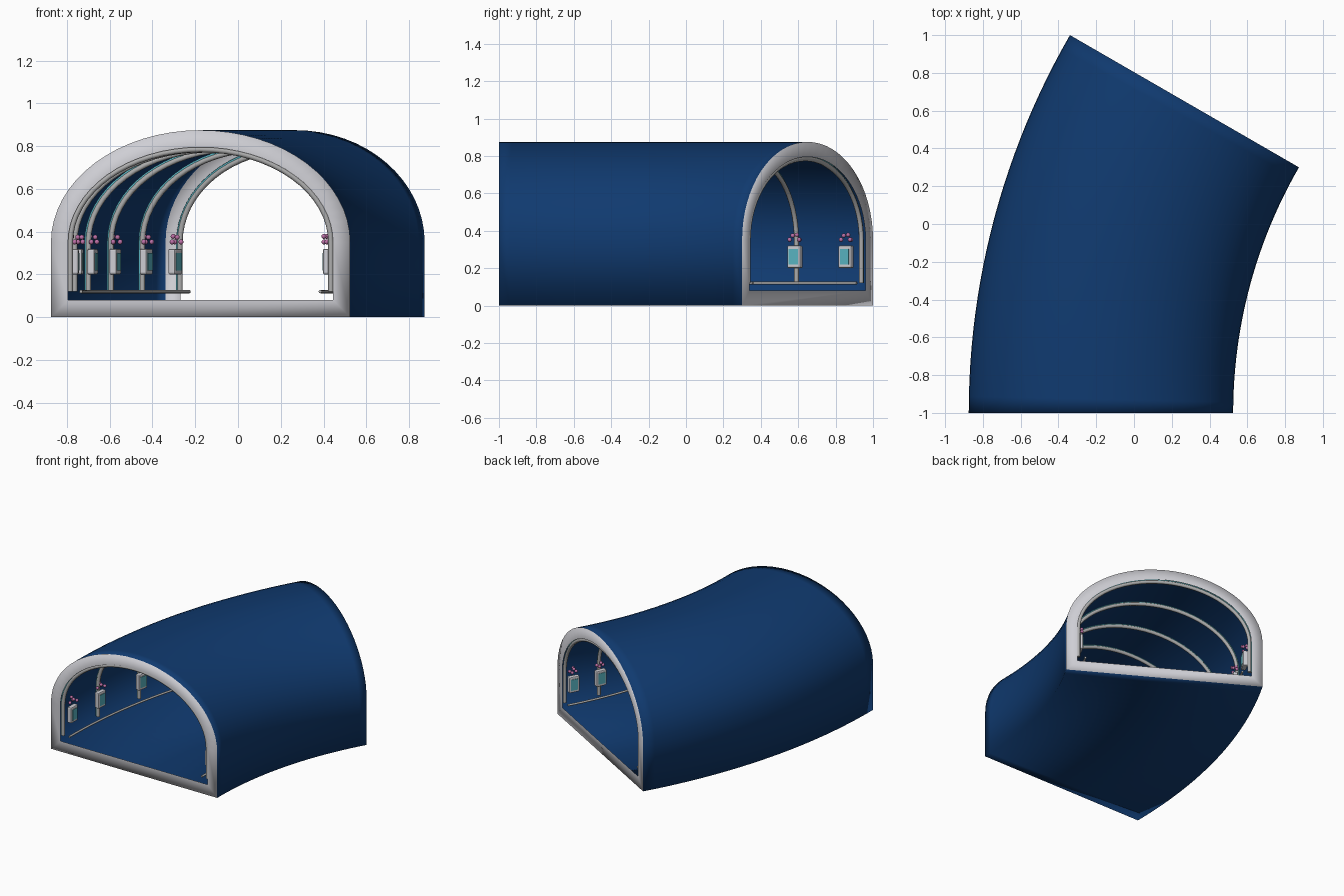
import bpy, bmesh
from math import sin, cos, pi, radians
from mathutils import Vector, Matrix

if "Cube" in bpy.data.objects:
    bpy.data.objects.remove(bpy.data.objects["Cube"])

TURN = 30          # degrees the tunnel bends
RADIUS = 3.3       # bend radius of the centre line
PIVOT = Vector((3.125, -1, 0))


def material(name, rgb, rough=0.5):
    m = bpy.data.materials.new(name)
    m.use_nodes = True
    m.diffuse_color = (*rgb, 1)
    node = m.node_tree.nodes["Principled BSDF"]
    node.inputs["Base Color"].default_value = (*rgb, 1)
    node.inputs["Roughness"].default_value = rough
    return m


blue = material("deep blue", (0.005, 0.042, 0.16))
white = material("pale grey", (0.62, 0.62, 0.66))
metal = material("grey metal", (0.42, 0.42, 0.42))
teal = material("teal screen", (0.10, 0.46, 0.54))
pink = material("pink", (0.50, 0.16, 0.38))


def bend(u, z, deg):
    """Point at sideways offset u and height z, at an angle along the bend."""
    a, r = radians(deg), RADIUS - u
    return PIVOT + Vector((-r * cos(a), r * sin(a), z))


def arch(inset, base, steps=32):
    """Arch outline from right foot over the top to left foot."""
    w, h, spring = 0.7 - inset, 0.525 - inset, 0.35
    pts = [(w * cos(pi * i / steps), spring + h * sin(pi * i / steps))
           for i in range(steps + 1)]
    return [(w, base)] + pts + [(-w, base)]


def finish(bm, name, mats):
    me = bpy.data.meshes.new(name)
    bm.to_mesh(me)
    bm.free()
    for m in mats:
        me.materials.append(m)
    ob = bpy.data.objects.new(name, me)
    bpy.context.collection.objects.link(ob)
    return ob


def tube(name, pts, radius, mat):
    cu = bpy.data.curves.new(name, "CURVE")
    cu.dimensions = "3D"
    cu.bevel_depth = radius
    cu.bevel_resolution = 2
    cu.use_fill_caps = True
    sp = cu.splines.new("POLY")
    sp.points.add(len(pts) - 1)
    for p, co in zip(sp.points, pts):
        p.co = (*co, 1)
    sp.use_smooth = True
    cu.materials.append(mat)
    ob = bpy.data.objects.new(name, cu)
    bpy.context.collection.objects.link(ob)


# Tunnel shell with flat rims at both mouths
SEGS = 24
bm = bmesh.new()


def ring(inset, base, deg):
    return [bm.verts.new(bend(u, z, deg)) for u, z in arch(inset, base)]


def bridge(a, b, mat):
    n = len(a)
    for i in range(n):
        j = (i + 1) % n
        f = bm.faces.new((a[i], a[j], b[j], b[i]))
        f.material_index = mat
        f.smooth = True


rings = [ring(0, 0, TURN * i / SEGS) for i in range(SEGS + 1)]
for a, b in zip(rings, rings[1:]):
    bridge(b, a, 0)
bridge(rings[0], ring(0.08, 0.08, 0), 1)
bridge(ring(0.08, 0.08, TURN), rings[-1], 1)
bm.normal_update()
if rings[0][0].link_faces[0].normal.dot(Vector((1, 0, 0))) < -0.5:
    bmesh.ops.reverse_faces(bm, faces=bm.faces)
finish(bm, "tunnel_shell", [blue, white])

# Ribs arching across the inside
STOPS = [0.3, 6, 12, 18, 24, 29.7]
for n, deg in enumerate(STOPS):
    tube(f"rib_{n}", [bend(u, z, deg) for u, z in arch(0.09, 0.12)], 0.013, metal)
    tube(f"rib_light_{n}", [bend(u, z, deg) for u, z in arch(0.077, 0.12)], 0.007, teal)

# Rails along both walls
for side, label in ((-1, "right"), (1, "left")):
    tube(f"{label}_rail", [bend(side * 0.56, 0.12, 0.3 + 29.4 * i / 24) for i in range(25)],
         0.008, metal)


# Wall screens with clusters of small balls above
def box(name, size, at, deg, mat, bevel):
    bm = bmesh.new()
    bmesh.ops.create_cube(bm, size=1)
    bmesh.ops.scale(bm, vec=size, verts=bm.verts)
    if bevel:
        bmesh.ops.bevel(bm, geom=bm.edges[:], offset=bevel, segments=2,
                        profile=0.5, affect="EDGES")
    ob = finish(bm, name, [mat])
    ob.matrix_world = Matrix.Translation(at) @ Matrix.Rotation(-radians(deg), 4, "Z")


BALLS = [(0, -0.026, 0.352), (0.014, 0.026, 0.352), (-0.014, 0.018, 0.352),
         (0.014, -0.006, 0.374), (-0.014, 0.004, 0.378)]
for side, label in ((-1, "right"), (1, "left")):
    for n, stop in enumerate(STOPS):
        deg = min(max(stop, 1.5), TURN - 1.5)
        u = side * 0.59
        box(f"{label}_panel_{n}", (0.036, 0.08, 0.12), bend(u, 0.26, deg), deg, white, 0.008)
        box(f"{label}_screen_{n}", (0.006, 0.054, 0.082),
            bend(u - side * 0.018, 0.26, deg), deg, teal, 0)
        bm = bmesh.new()
        for du, dt, z in BALLS:
            at = bend(u + du, z, deg + dt / RADIUS * 180 / pi)
            bmesh.ops.create_icosphere(bm, subdivisions=2, radius=0.012,
                                       matrix=Matrix.Translation(at))
        for f in bm.faces:
            f.smooth = True
        finish(bm, f"{label}_balls_{n}", [pink])
